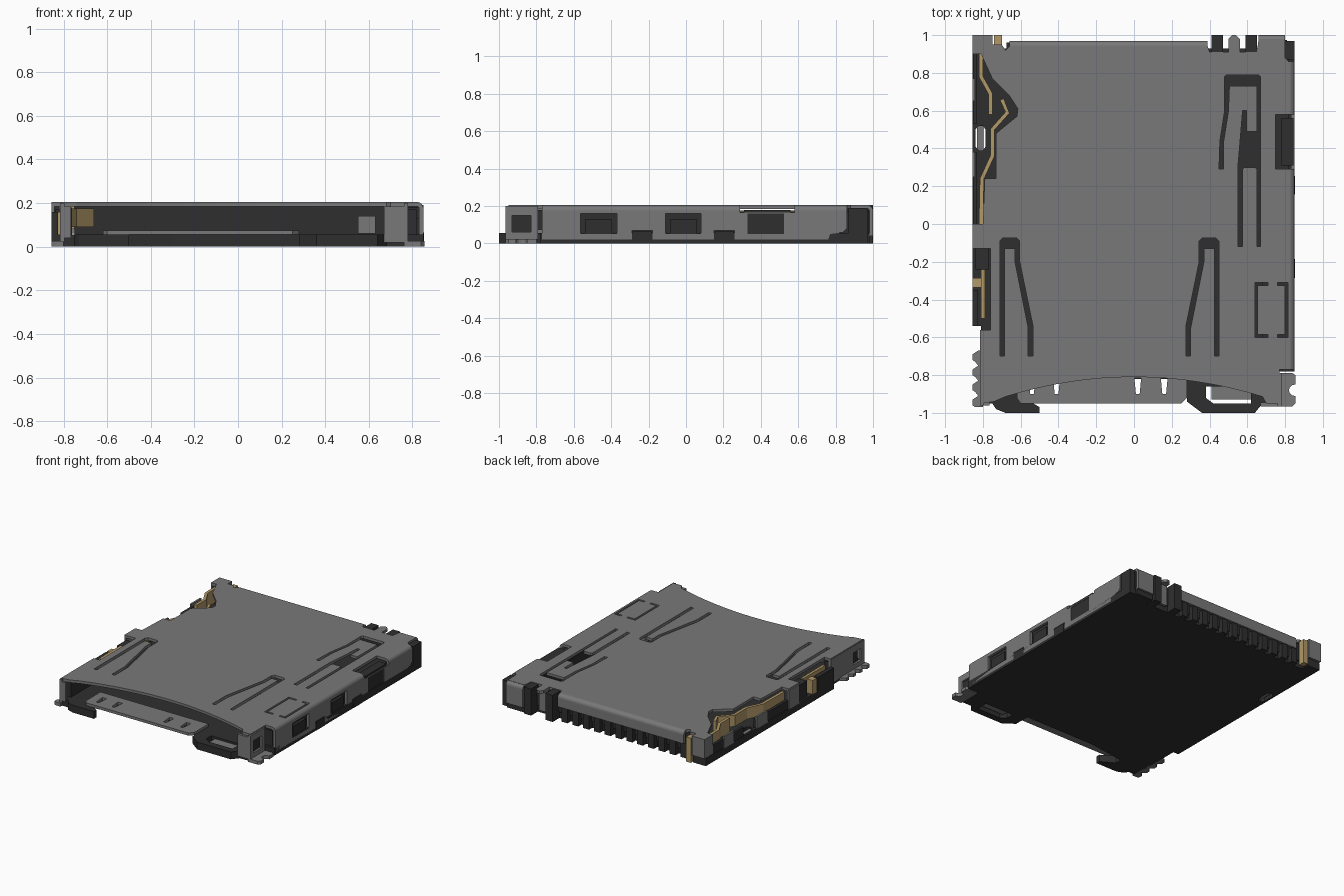
import bpy, bmesh, math
from mathutils import Vector

cube = bpy.data.objects.get("Cube")
if cube:
    bpy.data.objects.remove(cube, do_unlink=True)


def material(name, rgb):
    m = bpy.data.materials.new(name)
    m.use_nodes = True
    m.diffuse_color = (*rgb, 1)
    m.node_tree.nodes["Principled BSDF"].inputs["Base Color"].default_value = (*rgb, 1)
    return m


STEEL = material("grey steel", (0.19, 0.19, 0.19))
DARK = material("dark plastic", (0.028, 0.028, 0.028))
GOLD = material("gold contact", (0.44, 0.32, 0.14))


def slab(name, outline, lo, hi, mat, holes=(), axis="z"):
    """Flat outline with holes, extruded from lo to hi along an axis."""
    cu = bpy.data.curves.new(name, "CURVE")
    cu.dimensions, cu.fill_mode, cu.extrude = "2D", "BOTH", (hi - lo) / 2
    for loop in [outline, *holes]:
        sp = cu.splines.new("POLY")
        sp.points.add(len(loop) - 1)
        for p, (u, v) in zip(sp.points, loop):
            p.co = (u, v, 0, 1)
        sp.use_cyclic_u = True
    tmp = bpy.data.objects.new("tmp", cu)
    bpy.context.collection.objects.link(tmp)
    dg = bpy.context.evaluated_depsgraph_get()
    me = bpy.data.meshes.new_from_object(tmp.evaluated_get(dg))
    bpy.data.objects.remove(tmp, do_unlink=True)
    bpy.data.curves.remove(cu)
    bm = bmesh.new()
    bm.from_mesh(me)
    bmesh.ops.remove_doubles(bm, verts=bm.verts, dist=1e-5)
    for v in bm.verts:
        u, w, d = v.co.x, v.co.y, v.co.z + (lo + hi) / 2
        v.co = {"z": (u, w, d), "x": (d, u, w), "y": (u, d, w)}[axis]
    bmesh.ops.recalc_face_normals(bm, faces=bm.faces)
    for f in bm.faces:
        f.smooth = False
        f.material_index = 0
    bm.to_mesh(me)
    bm.free()
    me.name = name
    me.materials.clear()
    me.materials.append(mat)
    ob = bpy.data.objects.new(name, me)
    bpy.context.collection.objects.link(ob)
    return ob


def rect(a, b, c, d):
    return [(a, c), (b, c), (b, d), (a, d)]


def box(name, x, y, z, mat):
    return slab(name, rect(*x, *y), *z, mat)


def ribbon(name, path, width, z0, z1, mat):
    """Strip of constant width that follows a path seen from above."""
    pts = [Vector(p) for p in path]
    left, right = [], []
    for i, p in enumerate(pts):
        t = (pts[min(i + 1, len(pts) - 1)] - pts[max(i - 1, 0)]).normalized()
        n = Vector((-t.y, t.x)) * width / 2
        left.append(tuple(p + n))
        right.append(tuple(p - n))
    return slab(name, left + right[::-1], z0, z1, mat)


def bend(outer, top, low, r=0.03, t=0.02):
    """Cross-section of a sheet folded down over a rounded edge."""
    arc = [(math.cos(a), math.sin(a)) for a in [math.pi / 2 * i / 6 for i in range(7)]]
    o = [(outer - r + r * c, top - r + r * s) for c, s in arc]
    i = [(outer - r + (r - t) * c, top - r + (r - t) * s) for c, s in arc]
    return [(outer, low)] + o + i[::-1] + [(outer - t, low)]


TOP, UNDER = 0.205, 0.185

# Pressed steel cover with its spring slots
front_arc = [(x, -0.81 - 0.225 * x * x) for x in [-0.68 + 0.085 * i for i in range(17)]]
cover = [(-0.81, -0.95), (-0.74, -0.94)] + front_arc + [
    (0.70, -0.95), (0.77, -0.95), (0.77, -0.77), (0.82, -0.77), (0.82, 0.29), (0.75, 0.29),
    (0.75, 0.58), (0.82, 0.58), (0.82, 0.86), (0.80, 0.88), (0.80, 0.98), (0.66, 0.98),
    (0.65, 0.91), (0.56, 0.91), (0.56, 0.98), (0.54, 1.0), (0.52, 1.0), (0.50, 0.98),
    (0.50, 0.91), (0.40, 0.91), (0.39, 0.94), (-0.66, 0.94), (-0.68, 0.92), (-0.70, 0.95),
    (-0.75, 0.95), (-0.75, 1.0), (-0.855, 1.0), (-0.855, 0.9), (-0.81, 0.9), (-0.75, 0.77),
    (-0.66, 0.68), (-0.615, 0.61), (-0.62, 0.57), (-0.73, 0.48), (-0.73, 0.24), (-0.79, 0.24),
    (-0.80, 0.0), (-0.855, 0.0), (-0.855, -0.13), (-0.76, -0.13), (-0.76, -0.56), (-0.81, -0.56)]
slot_left = [(-0.71, -0.70), (-0.685, -0.70), (-0.685, -0.13), (-0.63, -0.13), (-0.63, -0.2),
             (-0.56, -0.55), (-0.56, -0.70), (-0.535, -0.70), (-0.535, -0.54), (-0.605, -0.2),
             (-0.605, -0.09), (-0.62, -0.075), (-0.695, -0.075), (-0.71, -0.09)]
slot_right = [(-0.26 - x, y) for x, y in slot_left]
slot_back = [(0.49, 0.79), (0.66, 0.79), (0.67, 0.78), (0.67, -0.12), (0.65, -0.12), (0.65, 0.29),
             (0.64, 0.3), (0.585, 0.3), (0.575, 0.29), (0.575, -0.12), (0.55, -0.12), (0.55, 0.3),
             (0.575, 0.6), (0.595, 0.6), (0.595, 0.49), (0.65, 0.49), (0.65, 0.73), (0.505, 0.73),
             (0.5, 0.6), (0.475, 0.44), (0.475, 0.29), (0.45, 0.29), (0.455, 0.44), (0.48, 0.6),
             (0.48, 0.78)]
clip_a = [(0.71, -0.6), (0.71, -0.585), (0.655, -0.585), (0.655, -0.325), (0.71, -0.325),
          (0.71, -0.31), (0.64, -0.31), (0.64, -0.6)]
clip_b = [(0.76, -0.6), (0.815, -0.6), (0.815, -0.31), (0.76, -0.31), (0.76, -0.325),
          (0.80, -0.325), (0.80, -0.585), (0.76, -0.585)]
slab("cover_plate", cover, UNDER, TOP, STEEL,
     [slot_left, slot_right, slot_back, clip_a, clip_b])

# Folded cover edges and the windowed right wall
for i, (a, b) in enumerate([(-0.77, 0.29), (0.58, 0.86)]):
    slab(f"right_fold_{i}", bend(0.85, TOP, 0.17), a, b, STEEL, axis="y")
slab("back_fold", bend(0.97, TOP, 0.11), -0.66, 0.39, STEEL, axis="x")
slab("back_corner_fold", bend(1.0, TOP, 0.04), 0.66, 0.80, STEEL, axis="x")
wall = [(-0.77, 0.02), (-0.29, 0.02), (-0.29, 0.07), (-0.18, 0.07), (-0.18, 0.02), (0.15, 0.02),
        (0.15, 0.07), (0.26, 0.07), (0.26, 0.02), (0.76, 0.02), (0.77, 0.05), (0.84, 0.06),
        (0.86, 0.08), (0.86, 0.175), (0.58, 0.175), (0.58, 0.165), (0.29, 0.165),
        (0.29, 0.175), (-0.77, 0.175)]
windows = [(-0.565, -0.37), (-0.11, 0.08), (0.33, 0.525)]
slab("right_wall", wall, 0.83, 0.85, STEEL, [rect(a, b, 0.05, 0.16) for a, b in windows], "x")
for i, (a, b) in enumerate(windows):
    box(f"window_latch_{i}", (0.80, 0.842), (a + 0.025, b - 0.025), (0.05, 0.13), DARK)
for i, (a, b) in enumerate([(-0.285, -0.185), (0.155, 0.255)]):
    box(f"wall_tooth_{i}", (0.80, 0.852), (a, b), (0, 0.065), DARK)
box("side_notch_block", (0.78, 0.845), (0.31, 0.56), (0.05, 0.18), DARK)

# Plastic base tray
base = [(-0.81, -0.95), (-0.75, -0.95), (-0.73, -0.98), (-0.68, -1), (-0.5, -1), (-0.5, -0.97),
        (-0.6, -0.91), (-0.6, -0.86), (-0.3, -0.82), (0.28, -0.82), (0.28, -0.94), (0.36, -1),
        (0.64, -1), (0.68, -0.95), (0.76, -0.95), (0.76, -0.78), (0.85, -0.78), (0.85, 0.97),
        (0.80, 0.97), (0.80, 0.985), (0.66, 0.985), (0.66, 0.92), (-0.75, 0.92), (-0.75, 0.985),
        (-0.855, 0.985), (-0.855, -0.54), (-0.81, -0.54)]
wing_hole = [(0.38, -0.86), (0.38, -0.92), (0.42, -0.95), (0.62, -0.95), (0.62, -0.86)]
side_hole = [(-0.84, 0.41), (-0.82, 0.39), (-0.80, 0.39), (-0.785, 0.41), (-0.785, 0.5),
             (-0.80, 0.52), (-0.82, 0.52), (-0.84, 0.5)]
slab("base_tray", base, 0, 0.055, DARK, [wing_hole, side_hole])
box("side_hole_tab", (-0.83, -0.797), (0.39, 0.52), (0.02, 0.04), STEEL)
box("wing_insert", (0.41, 0.625), (-0.93, -0.85), (0.02, 0.04), STEEL)
box("right_rail", (0.68, 0.82), (-0.76, 0.9), (0.05, 0.17), DARK)
box("left_rail", (-0.80, -0.76), (-0.9, -0.56), (0.05, 0.18), DARK)
box("back_wall", (-0.75, 0.80), (0.86, 0.93), (0.05, 0.184), DARK)
box("slider", (0.55, 0.63), (-0.7, -0.3), (0.06, 0.14), STEEL)
box("right_back_corner", (0.80, 0.85), (0.87, 0.97), (0.05, 0.19), DARK)
box("right_back_filling", (0.67, 0.81), (0.9, 0.975), (0.05, 0.18), DARK)

# Comb of terminal teeth and the two posts along the back
for i in range(12):
    x = -0.65 + i * 0.09
    box(f"back_tooth_{i}", (x - 0.025, x + 0.025), (0.91, 0.96), (0, 0.11), DARK)
for i, x in enumerate([0.44, 0.62]):
    box(f"back_post_{i}", (x - 0.03, x + 0.03), (0.90, 1.0), (0, 0.2), DARK)
box("back_tab", (0.50, 0.56), (0.93, 0.95), (0.03, 0.19), STEEL)

# Steel card support with tapered slits
slits = [[(x - 0.018, -0.815), (x - 0.01, -0.9), (x + 0.01, -0.9), (x + 0.018, -0.815)]
         for x in (-0.54, -0.41, 0.02, 0.16)]
slab("card_support", [(-0.62, -0.75), (-0.62, -0.92), (-0.6, -0.95), (0.25, -0.95),
                      (0.28, -0.92), (0.28, -0.75)], 0.055, 0.075, STEEL, slits)

# Front right bracket with foot
bracket_window = rect(-0.93, -0.83, 0.06, 0.15)
slab("right_bracket", rect(-0.965, -0.79, 0, 0.2), 0.76, 0.78, STEEL, [bracket_window], "x")
box("right_bracket_filling", (0.70, 0.765), (-0.94, -0.8), (0.05, 0.18), DARK)
slab("right_bracket_front", rect(0.67, 0.77, 0.02, 0.185), -0.965, -0.945, STEEL, axis="y")
notch = [(0.85 - 0.03 * math.cos(a), -0.88 + 0.03 * math.sin(a))
         for a in [-math.pi / 2 + math.pi * i / 6 for i in range(7)]]
slab("right_foot", [(0.76, -0.965), (0.84, -0.965), (0.855, -0.95), (0.855, -0.91)] + notch
     + [(0.855, -0.85), (0.855, -0.8), (0.84, -0.79), (0.76, -0.79)], 0, 0.025, STEEL)

# Front left bracket with scalloped foot
slab("left_bracket", rect(-0.96, -0.56, 0.02, 0.2), -0.815, -0.795, STEEL,
     [rect(-0.92, -0.83, 0.06, 0.15)], "x")
slab("left_bracket_front", rect(-0.81, -0.765, 0.04, 0.185), -0.96, -0.94, STEEL, axis="y")
scallop = []
for i in range(4):
    y = -0.95 + i * 0.08
    scallop += [(-0.84, y - 0.02), (-0.855, y - 0.01), (-0.855, y + 0.02), (-0.84, y + 0.03),
                (-0.825, y + 0.04)]
slab("left_foot", [(-0.80, -0.97)] + scallop + [(-0.80, -0.67)], 0, 0.025, STEEL)

# Left flank: plastic walls, steel plates and corner
box("left_wall_front", (-0.85, -0.83), (0.0, 0.38), (0.05, 0.12), DARK)
box("left_wall_back", (-0.85, -0.83), (0.53, 0.9), (0.05, 0.12), DARK)
box("left_switch_block", (-0.855, -0.825), (-0.54, -0.35), (0.05, 0.16), DARK)
box("left_switch_end", (-0.84, -0.77), (-0.24, -0.13), (0.05, 0.17), DARK)
for i, (a, b, h) in enumerate([(-0.13, 0.0, 0.19), (0.25, 0.38, 0.14), (0.65, 0.77, 0.14)]):
    box(f"left_plate_{i}", (-0.856, -0.842), (a, b), (0.05, h), STEEL)
box("left_corner_block", (-0.845, -0.76), (0.9, 0.985), (0.05, 0.185), DARK)
box("left_corner_side", (-0.855, -0.84), (0.9, 1.0), (0.06, 0.19), STEEL)
box("left_corner_back", (-0.855, -0.75), (0.985, 1.0), (0.06, 0.19), STEEL)

# Gold detection contacts
ribbon("contact_fixed", [(-0.81, 0.9), (-0.81, 0.78), (-0.76, 0.69), (-0.76, 0.58)],
       0.022, 0.08, 0.185, GOLD)
ribbon("contact_spring", [(-0.70, 0.66), (-0.67, 0.59), (-0.75, 0.5), (-0.75, 0.36),
                          (-0.805, 0.24), (-0.81, 0.0)], 0.022, 0.09, 0.175, GOLD)
box("contact_bar", (-0.81, -0.79), (-0.5, -0.24), (0.06, 0.18), GOLD)
box("contact_lead", (-0.855, -0.81), (-0.335, -0.285), (0.05, 0.16), GOLD)
box("contact_pin", (-0.74, -0.70), (0.95, 1.0), (0, 0.185), GOLD)
